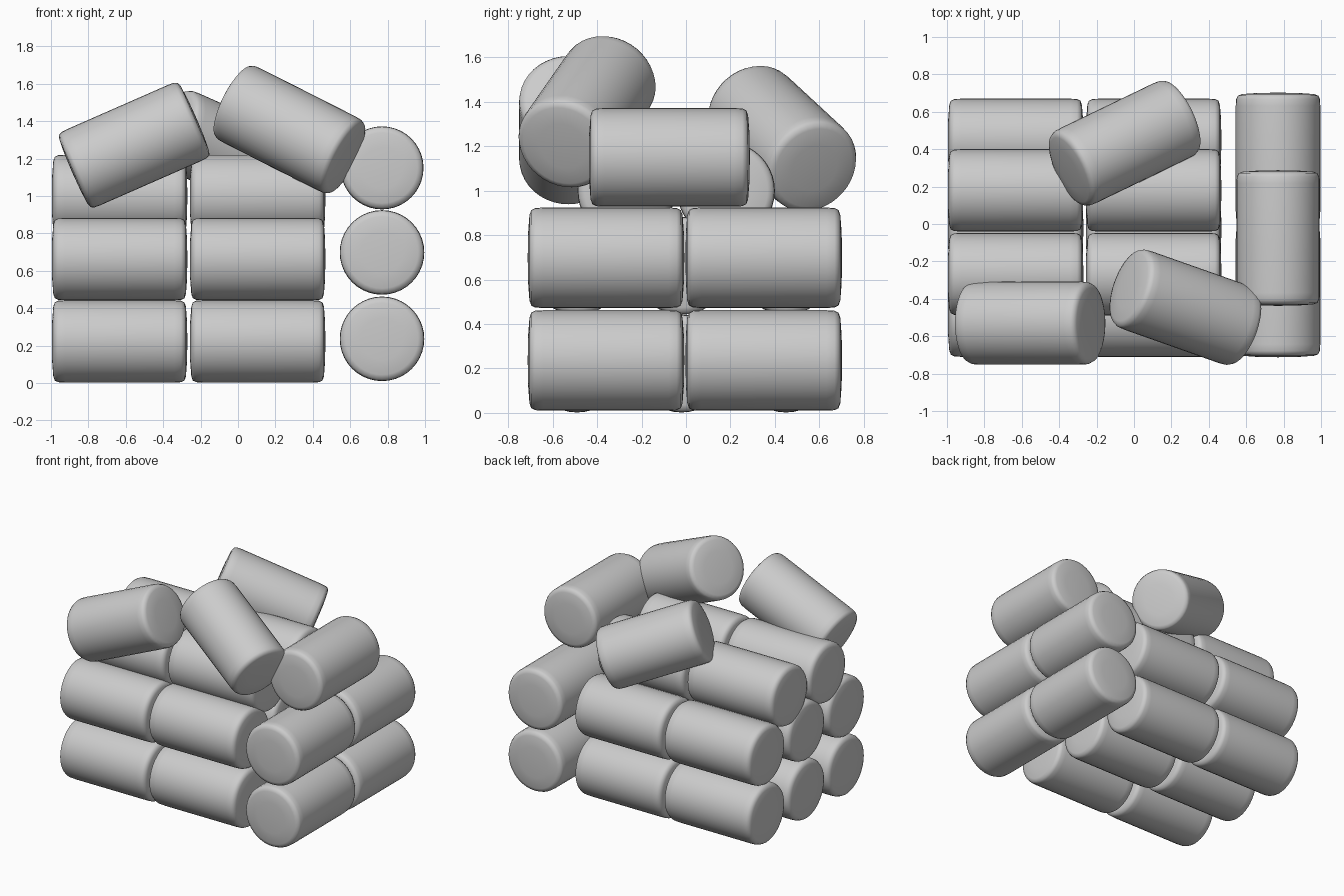
import bpy
import bmesh
import math
from mathutils import Vector

cube = bpy.data.objects.get("Cube")
if cube:
    bpy.data.objects.remove(cube, do_unlink=True)

# Single flat colour
grey = bpy.data.materials.new("pale_grey")
grey.use_nodes = True
colour = (0.6, 0.6, 0.6, 1)
grey.diffuse_color = colour
grey.node_tree.nodes["Principled BSDF"].inputs["Base Color"].default_value = colour

LENGTH, RADIUS, SIDES = 0.725, 0.222, 40


def bale_mesh(radius, length):
    """Lathe a half profile: gently domed ends with a soft rim."""
    h = length / 2
    end = [(0, h), (radius * 0.5, h - 0.002), (radius * 0.85, h - 0.008),
           (radius * 0.95, h - 0.016), (radius * 0.99, h - 0.034), (radius, h - 0.07)]
    profile = end + [(r, -z) for r, z in reversed(end)]
    bm = bmesh.new()
    verts = [bm.verts.new((r, 0, z)) for r, z in profile]
    edges = [bm.edges.new(pair) for pair in zip(verts, verts[1:])]
    bmesh.ops.spin(bm, geom=verts + edges, axis=(0, 0, 1), cent=(0, 0, 0),
                   angle=math.tau, steps=SIDES)
    bmesh.ops.remove_doubles(bm, verts=bm.verts, dist=0.0005)
    bmesh.ops.recalc_face_normals(bm, faces=bm.faces)
    for face in bm.faces:
        face.smooth = True
    mesh = bpy.data.meshes.new("bale")
    bm.to_mesh(mesh)
    bm.free()
    mesh.materials.append(grey)
    return mesh


def place(name, mesh, centre, axis):
    obj = bpy.data.objects.new(name, mesh)
    obj.location = centre
    obj.rotation_euler = Vector(axis).to_track_quat('Z', 'Y').to_euler()
    bpy.context.collection.objects.link(obj)


stack_mesh = bale_mesh(0.22, LENGTH)
side_mesh = bale_mesh(0.226, 0.705)
loose_mesh = bale_mesh(RADIUS, LENGTH)

# Main stack: two columns wide, three rows on two layers, two rows nested on top
layers = [(0.222, (-0.49, -0.02, 0.45)),
          (0.662, (-0.49, -0.02, 0.45)),
          (1.0, (-0.268, 0.18))]
for level, (z, rows) in enumerate(layers, 1):
    for row, y in enumerate(rows, 1):
        for column, x in (("right", -0.633), ("left", 0.105)):
            place(f"stack_bale_layer{level}_row{row}_{column}", stack_mesh,
                  (x, y, z), (1, 0, 0))

# Side stack, turned crosswise
for level, z in enumerate((0.236, 0.698), 1):
    for end, y in (("front", -0.36), ("back", 0.35)):
        place(f"side_bale_layer{level}_{end}", side_mesh, (0.77, y, z), (0, 1, 0))
place("side_bale_top", loose_mesh, (0.77, -0.075, 1.15), (0, 1, 0))

# Loose bales tumbled on top
place("loose_bale_front_right", loose_mesh, (-0.555, -0.53, 1.272), (0.65, 0, 0.285))
place("loose_bale_front_left", loose_mesh, (0.275, -0.445, 1.355), (0.85, -0.3, -0.43))
place("loose_bale_back", loose_mesh, (-0.05, 0.432, 1.235), (0.83, 0.4, -0.37))
